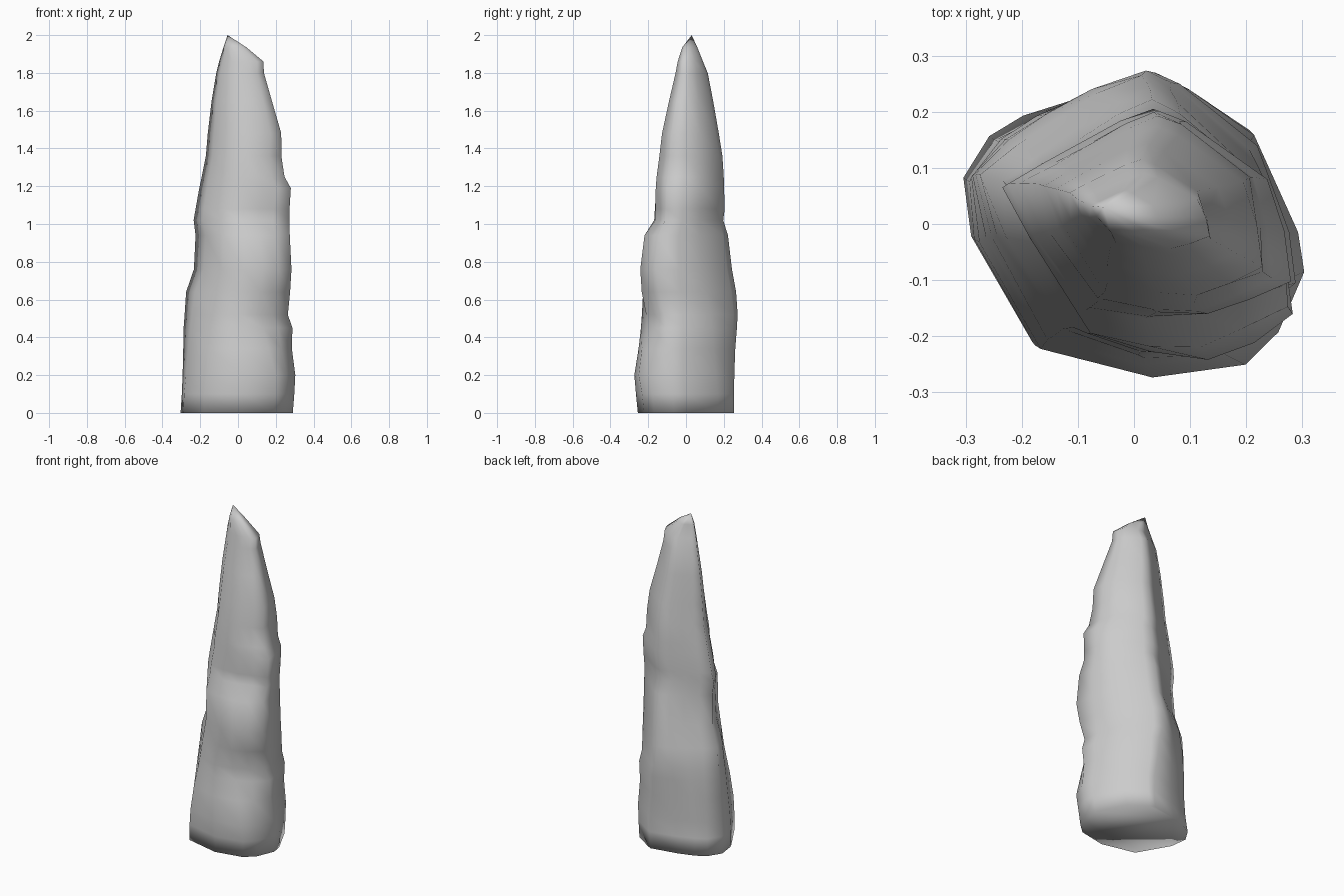
import bpy, bmesh, math
from mathutils import Vector

old = bpy.data.objects.get("Cube")
if old:
    bpy.data.objects.remove(old)

# Outlines of the wide foot and of the slimmer upper shaft
FOOT = [(-.305, .09), (-.26, .17), (-.2, .21), (-.1, .24), (.07, .27), (.1, .255),
        (.21, .18), (.295, 0), (.305, -.065), (.26, -.175), (.2, -.23), (.03, -.265),
        (-.18, -.215), (-.29, -.02)]
SHAFT = [(-.235, .085), (-.17, .12), (-.1, .155), (-.03, .19), (.03, .21), (.08, .19),
         (.235, .09), (.27, 0), (.285, -.09), (.21, -.125), (.13, -.15), (.03, -.143),
         (-.085, -.122), (-.19, 0)]
# Height, left/right limits and front/back limits of each ring
RINGS = [(0, -.305, .29, -.255, .255), (.1, -.3, .298, -.264, .255),
         (.2, -.295, .303, -.27, .255), (.34, -.29, .285, -.25, .256),
         (.45, -.288, .29, -.243, .26), (.52, -.283, .268, -.24, .264),
         (.64, -.275, .275, -.235, .26), (.76, -.235, .28, -.237, .242),
         (.94, -.228, .283, -.232, .222), (1.02, -.236, .284, -.184, .197),
         (1.08, -.225, .283, -.18, .205), (1.19, -.205, .283, -.167, .2),
         (1.25, -.192, .25, -.16, .197), (1.36, -.17, .237, -.148, .188),
         (1.48, -.16, .23, -.128, .172), (1.65, -.14, .18, -.09, .144),
         (1.8, -.115, .137, -.055, .115), (1.86, -.1, .135, -.044, .09),
         (1.935, -.077, .045, -.02, .06)]
# Weathered dents and bulges: direction in degrees, height, spread, depth
DENTS = [(-50, .49, .1, .04), (-45, 1.03, .14, .035), (-45, .74, .1, -.015),
         (-155, .88, .13, .025), (-55, .24, .11, -.02), (135, .12, .12, .02),
         (-130, .58, .15, .025), (-40, 1.35, .1, .02), (45, 1.34, .13, -.022),
         (70, .5, .18, -.012)]


def dent(p):
    """Push a point toward the core where it lies near a dent."""
    for angle, z, spread, depth in DENTS:
        a = math.radians(angle)
        out = Vector((math.cos(a), math.sin(a), 0))
        d2 = (p - (out * .25 + Vector((0, 0, z)))).length_squared
        p = p - out * depth * math.exp(-d2 / (spread * spread))
    return p


def ring_points(z, x0, x1, y0, y1):
    """Blend the outlines by height and fit them to the given limits."""
    t = min(max((z - .12) / .58, 0), 1)
    pts = [Vector(a).lerp(Vector(b), t) for a, b in zip(FOOT, SHAFT)]
    xs, ys = [p.x for p in pts], [p.y for p in pts]
    for p in pts:
        u = (p.x - min(xs)) / (max(xs) - min(xs))
        v = (p.y - min(ys)) / (max(ys) - min(ys))
        yield dent(Vector((x0 + u * (x1 - x0), y0 + v * (y1 - y0), z)))


# Rock pillar lofted from the rings
bm = bmesh.new()
loops = [[bm.verts.new(p) for p in ring_points(*r)] for r in RINGS]
n = len(FOOT)
for low, high in zip(loops, loops[1:]):
    for i in range(n):
        j = (i + 1) % n
        bm.faces.new((low[i], low[j], high[j], high[i]))
bm.faces.new(loops[0])
# Slanted broken tip
tip = bm.verts.new((-.055, .03, 2))
for i in range(n):
    bm.faces.new((loops[-1][i], loops[-1][(i + 1) % n], tip))
bmesh.ops.recalc_face_normals(bm, faces=bm.faces)
# Worn stone is smooth all over, even round the foot
for face in bm.faces:
    face.smooth = True
mesh = bpy.data.meshes.new("rock_pillar")
bm.to_mesh(mesh)
bm.free()
pillar = bpy.data.objects.new("rock_pillar", mesh)
bpy.context.collection.objects.link(pillar)

# Plain grey stone
stone = bpy.data.materials.new("grey_stone")
stone.use_nodes = True
color = (.6, .6, .6, 1)
stone.diffuse_color = color
stone.node_tree.nodes["Principled BSDF"].inputs["Base Color"].default_value = color
mesh.materials.append(stone)
